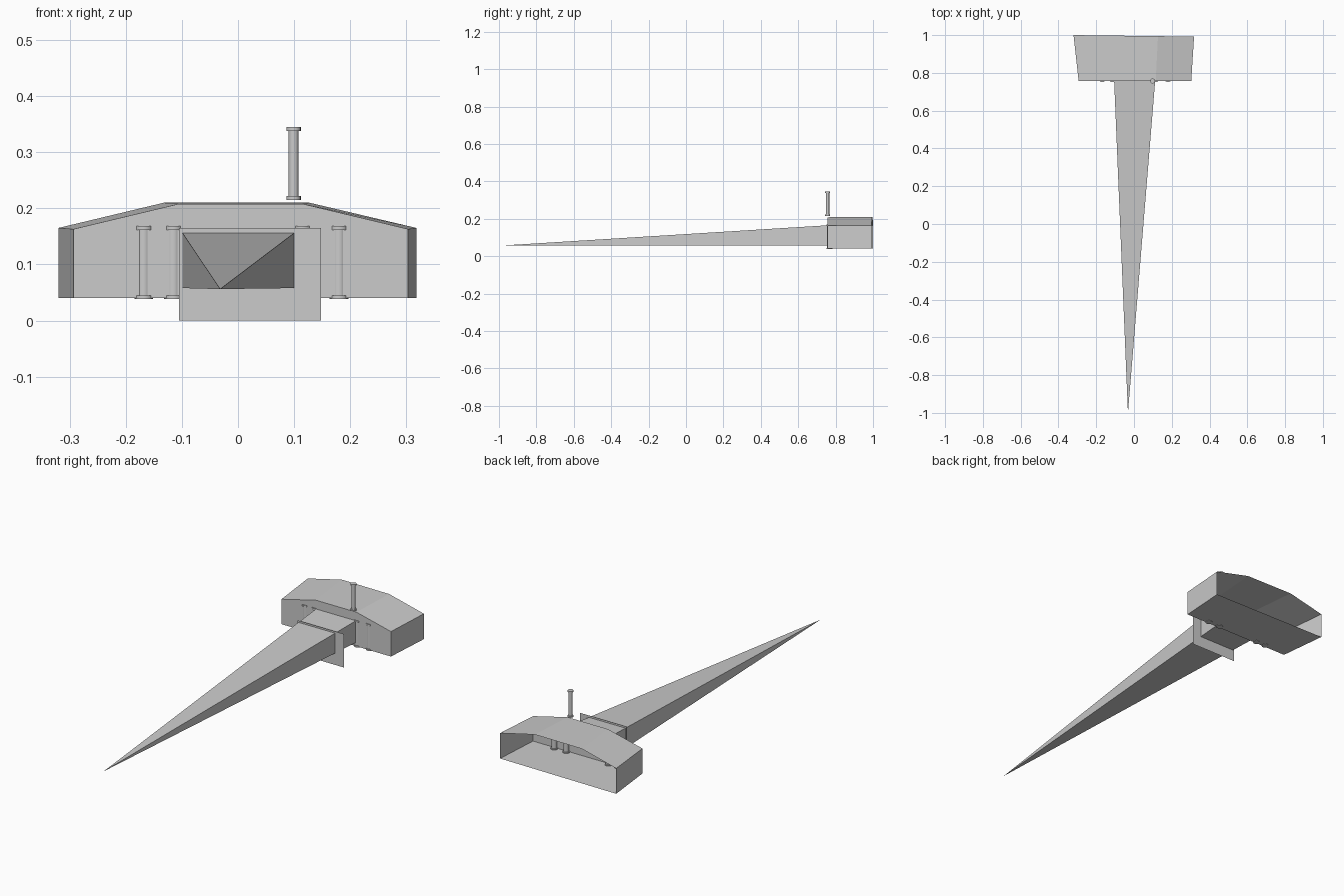
import bpy, math

if "Cube" in bpy.data.objects:
    bpy.data.objects.remove(bpy.data.objects["Cube"])

def mesh_object(name, verts, faces):
    mesh = bpy.data.meshes.new(name)
    mesh.from_pydata(verts, [], faces)
    obj = bpy.data.objects.new(name, mesh)
    bpy.context.collection.objects.link(obj)
    return obj

def spool_post(name, x, y, z0, r_shaft, r_cap, height=0.13, n=16):
    """Thin round post with a collar at each end, turned from a profile."""
    cap = 0.007
    prof = [(r_cap, 0), (r_cap, cap), (r_shaft, cap), (r_shaft, height - cap),
            (r_cap, height - cap), (r_cap, height)]
    verts = [(x + r * math.cos(2 * math.pi * i / n),
              y + r * math.sin(2 * math.pi * i / n), z0 + z)
             for r, z in prof for i in range(n)]
    faces = [(k * n + i, k * n + (i + 1) % n, (k + 1) * n + (i + 1) % n, (k + 1) * n + i)
             for k in range(len(prof) - 1) for i in range(n)]
    faces += [tuple(reversed(range(n))), tuple(range((len(prof) - 1) * n, len(prof) * n))]
    obj = mesh_object(name, verts, faces)
    bpy.context.view_layer.objects.active = obj
    obj.select_set(True)
    bpy.ops.object.shade_smooth_by_angle()
    obj.select_set(False)

# Head shell: tapered faceted housing, open at the back
front = [(-0.293, 0.04), (-0.293, 0.163), (-0.105, 0.208), (0.115, 0.208), (0.303, 0.163), (0.303, 0.04)]
back = [(-0.32, 0.04), (-0.32, 0.165), (-0.132, 0.21), (0.127, 0.21), (0.318, 0.165), (0.318, 0.04)]
verts = [(x, 0.757, z) for x, z in front]
verts += [(x, 1.0 - 0.008 * (x + 0.32) / 0.64, z) for x, z in back]
faces = [(5, 4, 3, 2, 1, 0)]
faces += [(i, (i + 1) % 6, (i + 1) % 6 + 6, i + 6) for i in range(6)]
mesh_object("head_shell", verts, faces)

# Long spike tapering to a point
base = [(-0.105, 0.757, 0.058), (0.112, 0.757, 0.058), (0.112, 0.757, 0.165), (-0.105, 0.757, 0.165)]
mesh_object("spike", base + [(-0.032, -1.0, 0.056)],
            [(3, 2, 1, 0)] + [(i, (i + 1) % 4, 4) for i in range(4)])

# Flat collar plate across the spike
mesh_object("collar_plate", [(-0.105, 0.612, 0), (0.148, 0.612, 0),
                             (0.148, 0.612, 0.165), (-0.105, 0.612, 0.165)], [(0, 1, 2, 3)])

# Tall post above the head, and matching posts set in the front wall
spool_post("tall_post", 0.099, 0.757, 0.215, 0.009, 0.013)
for i, x in enumerate((-0.168, -0.115, 0.115, 0.18)):
    spool_post("wall_post_%d" % i, x, 0.767, 0.038, 0.0125, 0.0165)

# Shallow arch trim on the front wall
n = 16
xs = [-0.085 + 0.17 * i / n for i in range(n + 1)]
arch = []
for off in (0.0, -0.002):
    arch += [(x, 0.755, 0.168 + 0.02 * (1 - (x / 0.085) ** 2) + off) for x in xs]
mesh_object("arch_trim", arch, [(i + n + 1, i + n + 2, i + 1, i) for i in range(n)])
